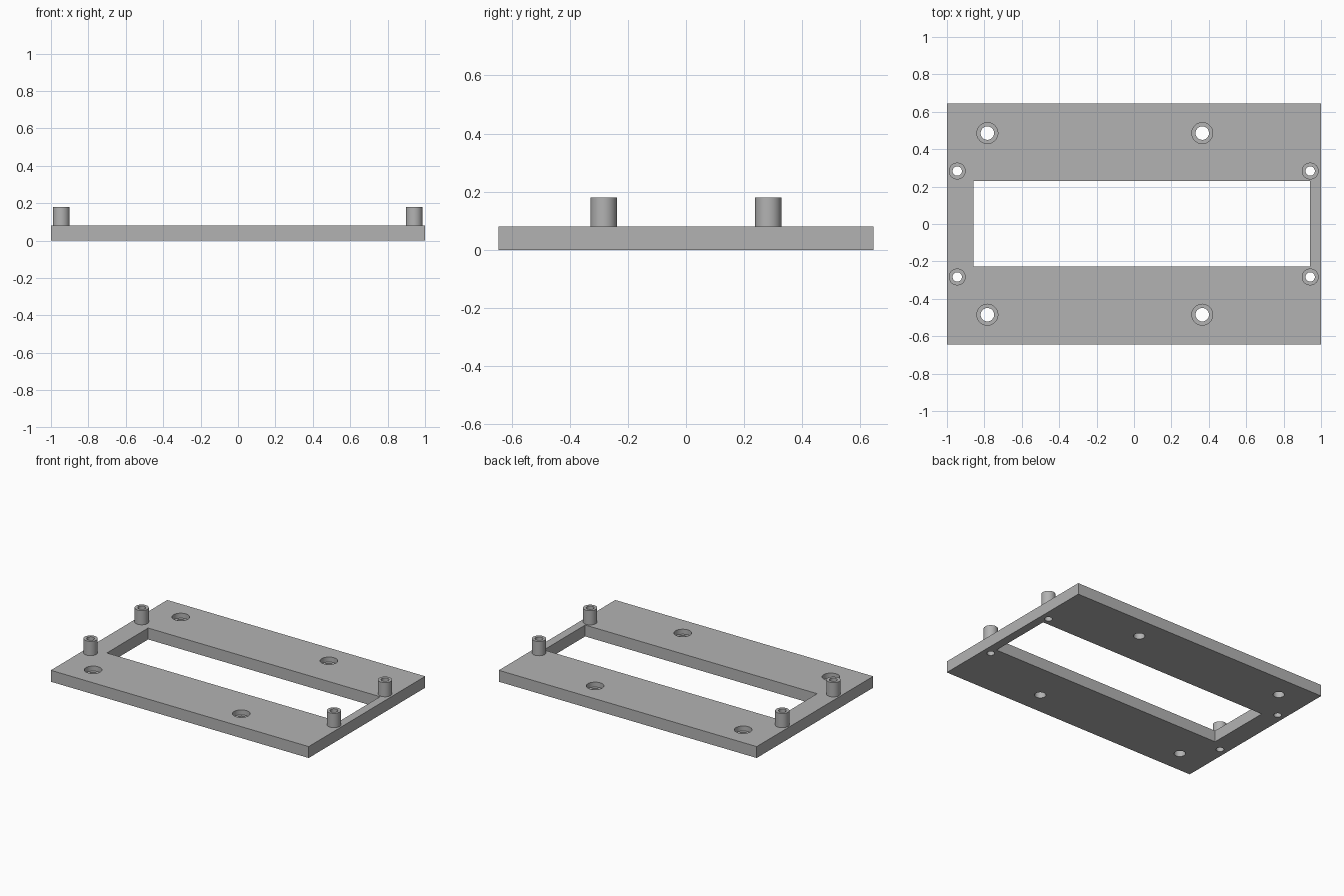
import bpy
import math

if "Cube" in bpy.data.objects:
    bpy.data.objects.remove(bpy.data.objects["Cube"])

THICK, POST_TOP = 0.08, 0.18
POSTS = [(x, y) for x in (-0.945, 0.942) for y in (-0.283, 0.283)]
SCREWS = [(x, y) for x in (-0.784, 0.365) for y in (-0.485, 0.486)]

grey = bpy.data.materials.new("plain grey")
grey.use_nodes = True
colour = (0.45, 0.45, 0.45, 1)
grey.diffuse_color = colour
grey.node_tree.nodes["Principled BSDF"].inputs["Base Color"].default_value = colour


def box(name, x0, x1, y0, y1, z0, z1):
    bpy.ops.mesh.primitive_cube_add(size=1, location=((x0 + x1) / 2, (y0 + y1) / 2, (z0 + z1) / 2))
    ob = bpy.context.object
    ob.name = name
    ob.scale = (x1 - x0, y1 - y0, z1 - z0)
    bpy.ops.object.transform_apply(location=True, rotation=False, scale=True)
    ob.data.materials.append(grey)
    return ob


def rod(name, at, radius, z0, z1):
    bpy.ops.mesh.primitive_cylinder_add(vertices=48, radius=radius, depth=z1 - z0,
                                        location=(*at, (z0 + z1) / 2))
    ob = bpy.context.object
    ob.name = name
    ob.data.materials.append(grey)
    return ob


def combine(target, tool, operation):
    """Apply a boolean and discard the tool."""
    tool.hide_render = True
    mod = target.modifiers.new("boolean", 'BOOLEAN')
    mod.operation, mod.solver, mod.object = operation, 'EXACT', tool
    bpy.context.view_layer.objects.active = target
    bpy.ops.object.modifier_apply(modifier=mod.name)
    bpy.data.objects.remove(tool)


# Plate with its off-centre rectangular window
plate = box("mounting_plate", -1, 1, -0.645, 0.645, 0, THICK)
combine(plate, box("window_cutter", -0.858, 0.941, -0.227, 0.23, -0.1, 0.2), 'DIFFERENCE')

# Hollow standoff posts, bored right through the plate
for at in POSTS:
    combine(plate, rod("standoff_post", at, 0.045, THICK / 2, POST_TOP), 'UNION')
    combine(plate, rod("post_bore", at, 0.025, -0.1, 0.3), 'DIFFERENCE')

# Counterbored screw holes
for at in SCREWS:
    combine(plate, rod("screw_hole", at, 0.036, -0.1, 0.2), 'DIFFERENCE')
    combine(plate, rod("counterbore", at, 0.056, THICK - 0.035, 0.2), 'DIFFERENCE')

# Smooth the round walls, keep edges crisp
bpy.ops.object.select_all(action='DESELECT')
plate.select_set(True)
bpy.context.view_layer.objects.active = plate
bpy.ops.object.shade_smooth_by_angle(angle=math.radians(30))
